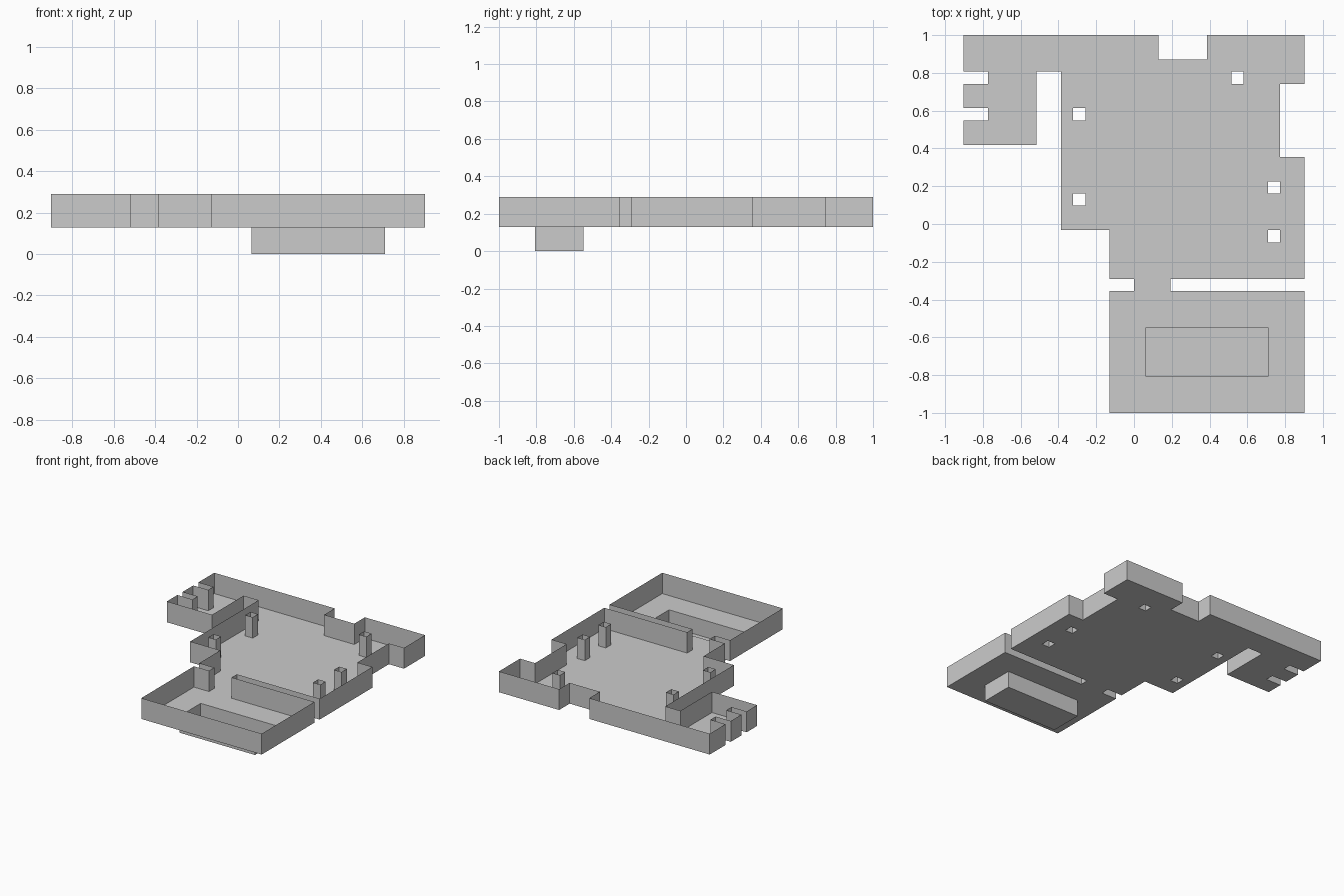
import bpy
import bmesh

cube = bpy.data.objects.get("Cube")
if cube:
    bpy.data.objects.remove(cube)

UNIT = 2 / 31                       # the model sits on a square module
BASE, RIM = 2 * UNIT, 4.5 * UNIT    # floor level and wall top

grey = bpy.data.materials.new("light grey")
grey.use_nodes = True
grey.diffuse_color = (0.6, 0.6, 0.6, 1)
grey.node_tree.nodes["Principled BSDF"].inputs["Base Color"].default_value = grey.diffuse_color


def make_object(name, bm):
    mesh = bpy.data.meshes.new(name)
    bm.to_mesh(mesh)
    bm.free()
    mesh.materials.append(grey)
    obj = bpy.data.objects.new(name, mesh)
    bpy.context.collection.objects.link(obj)
    return obj


def rectangle(x, y, width, depth):
    """Clockwise corners from the lower left corner and the size."""
    return [(x, y), (x, y + depth), (x + width, y + depth), (x + width, y)]


def add_ring(bm, loop, z):
    return [bm.verts.new((x * UNIT, y * UNIT, z)) for x, y in loop]


def make_walls(name, loop, low, high, bottom=False):
    """Thin sheet walls along a clockwise loop, with an optional bottom."""
    bm = bmesh.new()
    lower, upper = add_ring(bm, loop, low), add_ring(bm, loop, high)
    for i in range(len(loop)):
        bm.faces.new((lower[i], lower[i - 1], upper[i - 1], upper[i]))
    if bottom:
        bm.faces.new(lower)
    return make_object(name, bm)


# Outline: every step runs along x to the first value, then along y to the second
steps = [(2, 13.5), (6, 15.5), (14, 11.5), (12, 5.5), (14, -4.5), (3, -5.5),
         (14, -15.5), (-2, -5.5), (0, -4.5), (-2, -0.5), (-6, 12.5), (-8, 6.5),
         (-14, 8.5), (-12, 9.5), (-14, 11.5), (-12, 12.5), (-14, 15.5)]
outline = []
y = steps[-1][1]
for x, next_y in steps:
    outline += [(x, y), (x, next_y)]
    y = next_y

# Openings in the floor
posts = [rectangle(x, y, 1, 1) for x, y in
         [(8, 11.5), (-5, 8.5), (-5, 1.5), (11, 2.5), (11, -1.5)]]
recess = rectangle(1, -12.5, 10, 4)

# Floor sheet with the openings left out
bm = bmesh.new()
edges = []
for loop in [outline, recess] + posts:
    ring = add_ring(bm, loop, BASE)
    edges += [bm.edges.new((ring[i - 1], ring[i])) for i in range(len(ring))]
bmesh.ops.triangle_fill(bm, edges=edges, use_beauty=True, normal=(0, 0, 1))
make_object("floor", bm)

# Outer wall, hollow posts and the sunken tray
make_walls("outer_wall", outline, BASE, RIM)
for number, loop in enumerate(posts, 1):
    make_walls(f"hollow_post_{number}", loop, BASE, RIM)
make_walls("sunken_tray", recess, 0, BASE, bottom=True)
